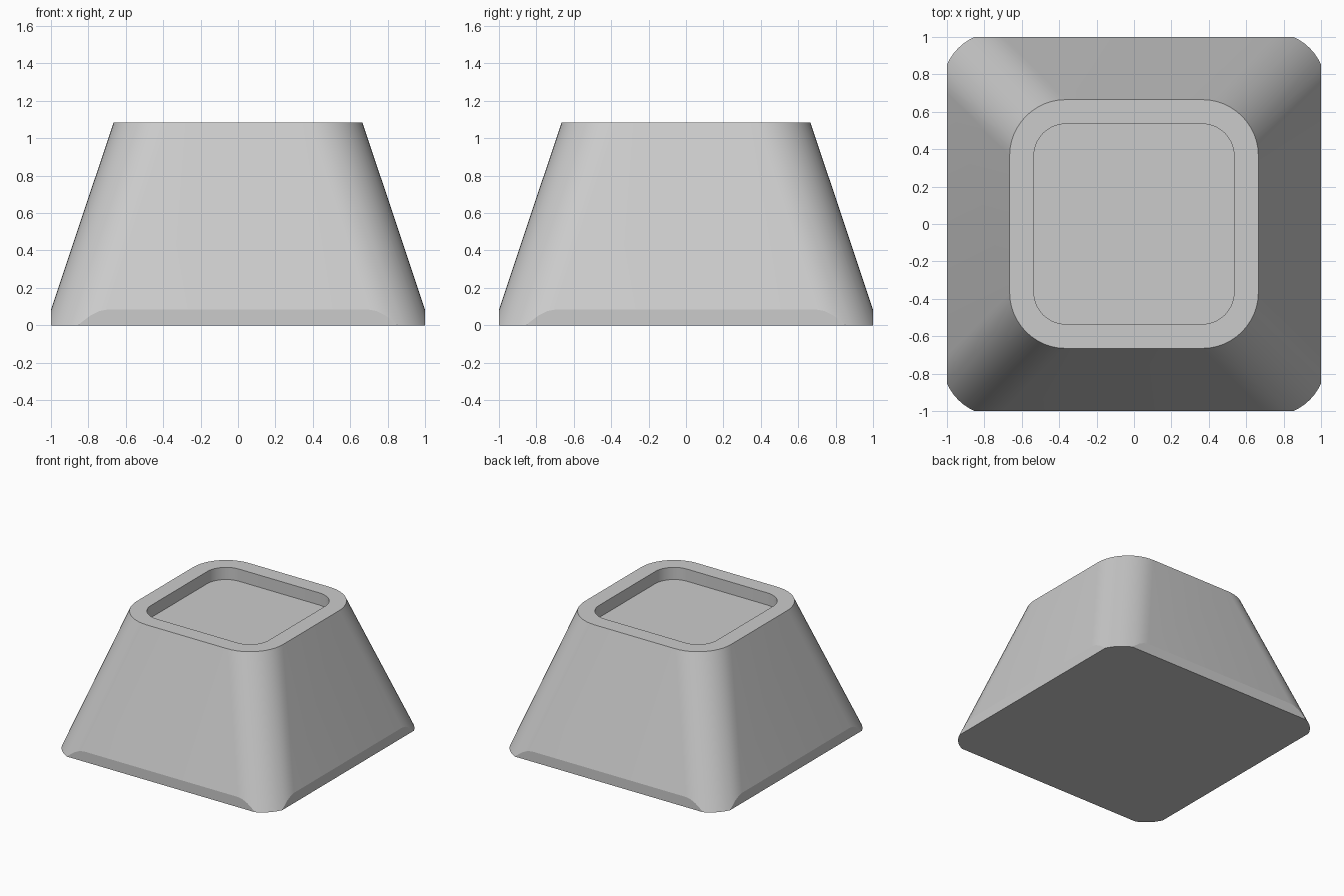
import bpy
import bmesh
import math
from mathutils import Vector

cube = bpy.data.objects.get("Cube")
if cube:
    bpy.data.objects.remove(cube, do_unlink=True)

HEIGHT = 1.085
STEPS = 12  # segments per rounded corner

# Single grey material
grey = bpy.data.materials.new("plain grey")
grey.use_nodes = True
colour = (0.6, 0.6, 0.6, 1.0)
grey.diffuse_color = colour
grey.node_tree.nodes["Principled BSDF"].inputs["Base Color"].default_value = colour


def rounded_ring(bm, half, radius, z):
    """Add the vertices of a rounded square at height z."""
    ring = []
    for corner in range(4):
        mid = math.radians(45 + 90 * corner)
        cx = math.copysign(half - radius, math.cos(mid))
        cy = math.copysign(half - radius, math.sin(mid))
        for i in range(STEPS + 1):
            a = math.pi / 2 * (corner + i / STEPS)
            ring.append(bm.verts.new((cx + radius * math.cos(a),
                                      cy + radius * math.sin(a), z)))
    return ring


def bridge(bm, low, high):
    n = len(low)
    for i in range(n):
        j = (i + 1) % n
        bm.faces.new((low[i], low[j], high[j], high[i]))


# Tapered body: underside, slanted wall, rim, recess wall and recess floor
bm = bmesh.new()
rings = [rounded_ring(bm, half, radius, z) for half, radius, z in (
    (1.028, 0.30, 0),
    (0.665, 0.30, HEIGHT),
    (0.535, 0.17, HEIGHT),
    (0.535, 0.17, HEIGHT - 0.10),
)]
for low, high in zip(rings, rings[1:]):
    bridge(bm, low, high)
bm.faces.new(rings[0][::-1])
bm.faces.new(rings[-1])

# Trim the foot to a narrow upright band on each side
for side in range(4):
    a = math.pi / 2 * side
    normal = Vector((round(math.cos(a)), round(math.sin(a)), 0))
    cut = bmesh.ops.bisect_plane(
        bm, geom=bm.verts[:] + bm.edges[:] + bm.faces[:], dist=1e-5,
        plane_co=normal, plane_no=normal, clear_outer=True)
    edges = [e for e in cut["geom_cut"]
             if isinstance(e, bmesh.types.BMEdge) and e.is_boundary]
    bmesh.ops.holes_fill(bm, edges=edges, sides=0)
bmesh.ops.recalc_face_normals(bm, faces=bm.faces[:])

mesh = bpy.data.meshes.new("tapered_foot")
bm.to_mesh(mesh)
bm.free()
mesh.materials.append(grey)
foot = bpy.data.objects.new("tapered_foot", mesh)
bpy.context.collection.objects.link(foot)

# Smooth corners, crisp rim and band edges
bpy.ops.object.select_all(action="DESELECT")
foot.select_set(True)
bpy.context.view_layer.objects.active = foot
bpy.ops.object.shade_smooth_by_angle(angle=math.radians(15))
